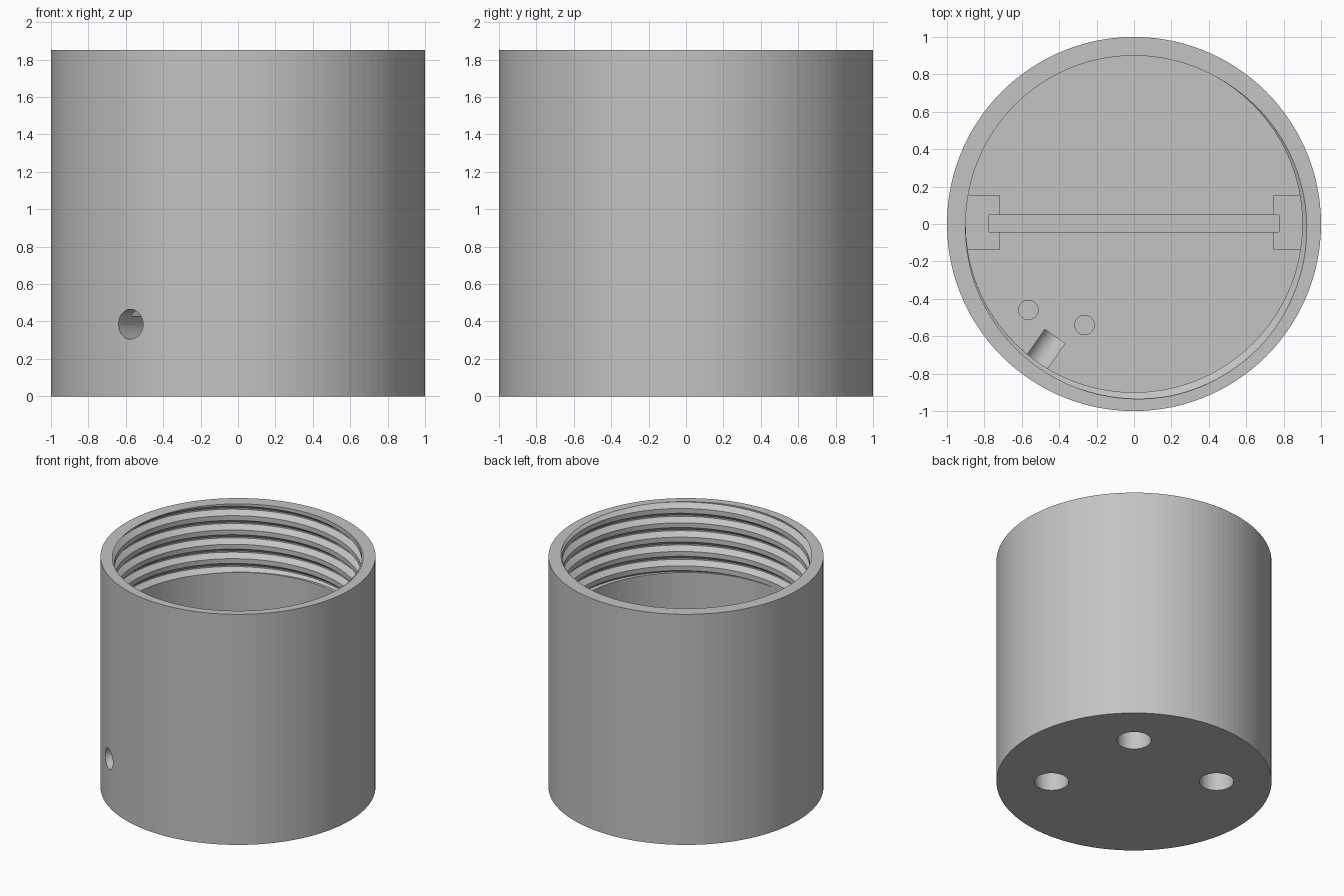
import bpy, bmesh, math
from math import sin, cos, pi
from mathutils import Matrix, Vector

if "Cube" in bpy.data.objects:
    bpy.data.objects.remove(bpy.data.objects["Cube"], do_unlink=True)

HEIGHT, FLOOR, OUTER, INNER = 1.85, 0.43, 1.0, 0.9
THREAD_END, PITCH, DEPTH = 1.3, 0.115, 0.04
SEGMENTS = 120
# Groove outline: drop below its upper edge, share of the full depth
GROOVE = [(0, 0), (0.033, 1), (0.044, 1), (0.077, 0), (PITCH, 0)]

grey = bpy.data.materials.new("light_grey")
grey.use_nodes = True
colour = (0.55, 0.55, 0.55, 1)
grey.diffuse_color = colour
grey.node_tree.nodes["Principled BSDF"].inputs["Base Color"].default_value = colour


def make_object(name, bm):
    mesh = bpy.data.meshes.new(name)
    bm.to_mesh(mesh)
    bm.free()
    mesh.materials.append(grey)
    obj = bpy.data.objects.new(name, mesh)
    bpy.context.collection.objects.link(obj)
    return obj


def box(name, low, high):
    bm = bmesh.new()
    low, high = Vector(low), Vector(high)
    bmesh.ops.create_cube(bm, size=1, matrix=Matrix.Translation((low + high) / 2)
                          @ Matrix.Diagonal((*(high - low), 1)))
    return make_object(name, bm)


def rod(name, radius, start, end):
    start, end = Vector(start), Vector(end)
    turn = (end - start).to_track_quat('Z', 'Y').to_matrix().to_4x4()
    bm = bmesh.new()
    bmesh.ops.create_cone(bm, cap_ends=True, segments=48, radius1=radius, radius2=radius,
                          depth=(end - start).length,
                          matrix=Matrix.Translation((start + end) / 2) @ turn)
    return make_object(name, bm)


def cut(target, cutters):
    for cutter in cutters:
        mod = target.modifiers.new(cutter.name, 'BOOLEAN')
        mod.operation, mod.solver, mod.object = 'DIFFERENCE', 'EXACT', cutter
    bpy.context.view_layer.update()
    evaluated = target.evaluated_get(bpy.context.evaluated_depsgraph_get())
    mesh = bpy.data.meshes.new_from_object(evaluated)
    target.modifiers.clear()
    target.data = mesh


def thread_radius(drop):
    drop %= PITCH
    for (d0, f0), (d1, f1) in zip(GROOVE, GROOVE[1:]):
        if drop <= d1:
            return INNER + DEPTH * (f0 + (f1 - f0) * (drop - d0) / (d1 - d0))
    return INNER


def cup_section(angle):
    """Half section of the cup with the helical thread at this angle."""
    top = HEIGHT + PITCH * (angle - pi) / (2 * pi)
    points = [(0, FLOOR), (INNER, FLOOR), (INNER, THREAD_END)]
    for turn in range(6, -3, -1):
        for drop, _ in reversed(GROOVE[:-1]):
            z = top - turn * PITCH - drop
            z = min(max(z, THREAD_END), HEIGHT)
            points.append((thread_radius(top - z), z))
    return points + [(OUTER, HEIGHT), (OUTER, 0), (0, 0)]


# Cup body: sections swept round the axis, then welded
bm = bmesh.new()
columns = []
for i in range(SEGMENTS + 1):
    a = 2 * pi * i / SEGMENTS
    columns.append([bm.verts.new((r * cos(a), r * sin(a), z)) for r, z in cup_section(a)])
for left, right in zip(columns, columns[1:]):
    for k in range(len(left) - 1):
        bm.faces.new((left[k], left[k + 1], right[k + 1], right[k]))
bmesh.ops.remove_doubles(bm, verts=bm.verts, dist=0.0002)
bmesh.ops.recalc_face_normals(bm, faces=bm.faces)
body = make_object("threaded_cup", bm)

# Cable hole through the wall, running on as a groove in the floor
out = Vector((-0.575, -0.818, 0))
axis_height = Vector((0, 0, 0.385))
cutters = [rod("cable_hole_cutter", 0.08, out * 0.735 + axis_height, out * 1.1 + axis_height)]

# Blind holes in the underside
for degrees in (50, 140, -40):
    a = math.radians(degrees)
    x, y = 0.6 * cos(a), 0.6 * sin(a)
    cutters.append(rod("foot_hole_cutter", 0.125, (x, y, -0.1), (x, y, 0.25)))

# Screw holes beside the cable groove
for x, y in ((-0.565, -0.46), (-0.265, -0.54)):
    cutters.append(rod("screw_hole_cutter", 0.052, (x, y, 0.2), (x, y, 0.6)))

# Slot for an upright board, across the floor and into both rails
slot = box("board_slot_cutter", (-0.775, -0.043, 0.33), (0.775, 0.048, 1.2))
cut(body, cutters + [slot])

# Slotted guide rails on the inner wall
for name, side in (("left_rail", 1), ("right_rail", -1)):
    x0, x1 = sorted((side * 0.735, side * 0.93))
    if side < 0:
        x1 = -0.72
    else:
        x0 = 0.745
    rail = box(name, (x0, -0.14, FLOOR - 0.02), (x1, 0.155, 1.0))
    cut(rail, [slot])

# Cutters are no longer needed
for cutter in cutters + [slot]:
    bpy.data.objects.remove(cutter, do_unlink=True)
